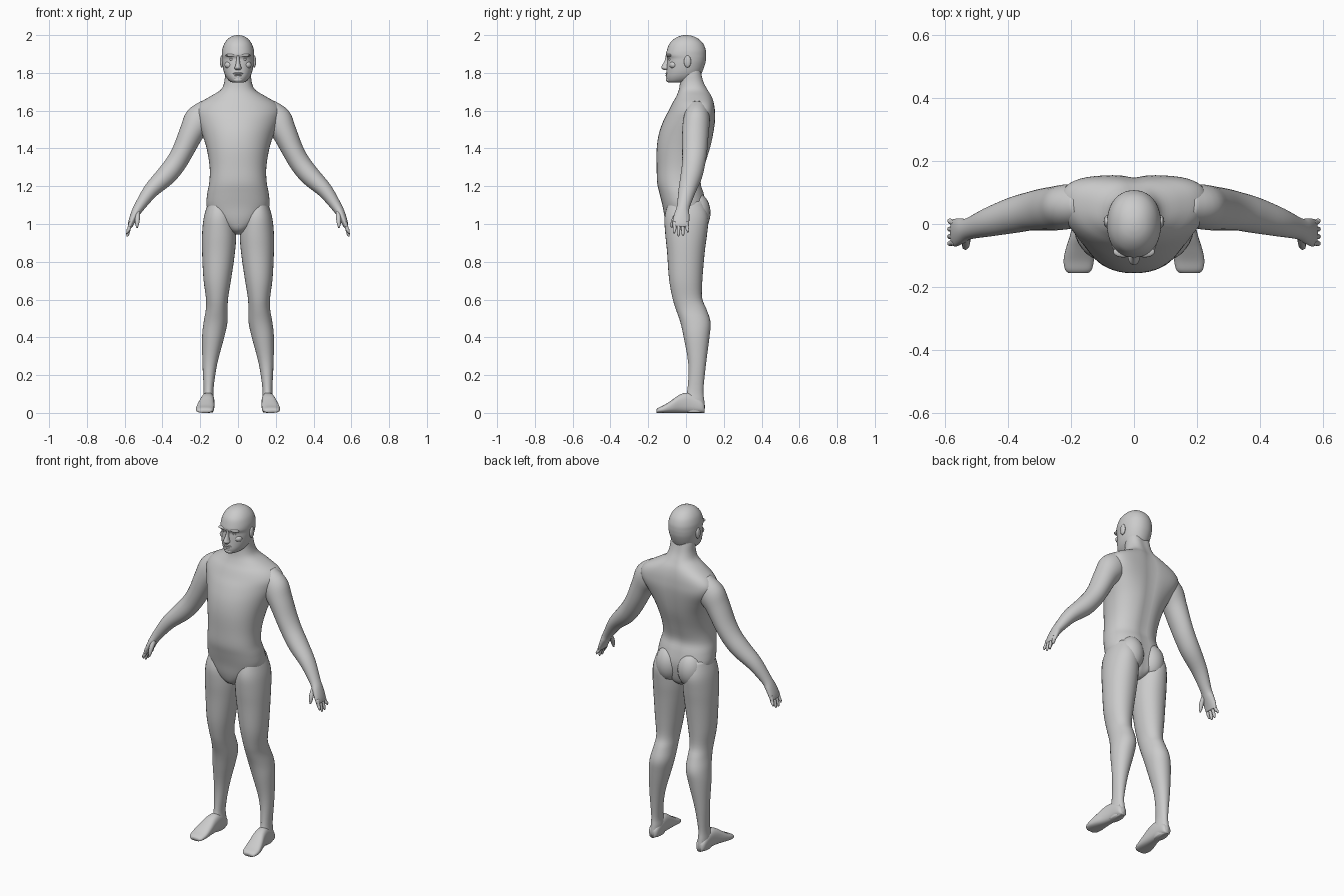
import bpy, bmesh, math
from mathutils import Vector


def finish(name, bm, mirror):
    bmesh.ops.recalc_face_normals(bm, faces=bm.faces)
    me = bpy.data.meshes.new(name)
    bm.to_mesh(me)
    bm.free()
    for p in me.polygons:
        p.use_smooth = True
    ob = bpy.data.objects.new(name, me)
    bpy.context.collection.objects.link(ob)
    if mirror:
        ob.modifiers.new("Mirror", 'MIRROR').use_mirror_merge = False
    return ob


def catmull(rows, steps):
    """Smoothly interpolate rows of numbers, passing through each row."""
    out = []
    for i in range(len(rows) - 1):
        a, b = rows[max(i - 1, 0)], rows[i]
        c, d = rows[i + 1], rows[min(i + 2, len(rows) - 1)]
        for s in range(steps):
            t = s / steps
            out.append([0.5 * (2 * q + (r - p) * t + (2 * p - 5 * q + 4 * r - w) * t * t
                               + (3 * q - p - 3 * r + w) * t ** 3)
                        for p, q, r, w in zip(a, b, c, d)])
    out.append(list(rows[-1]))
    return out


def loft(name, rows, axis='z', n=32, steps=4, power=2.0, mirror=False, groove=0.0):
    """Rows are (cx, cy, cz, half width, half depth[, backward sweep at the sides])."""
    rows = catmull(rows, steps)
    bm = bmesh.new()
    rings = []
    for i, r in enumerate(rows):
        c = Vector(r[:3])
        u, v = Vector((1, 0, 0)), Vector((0, 1, 0))
        if axis == 'y':
            v = Vector((0, 0, 1))
        elif axis == 'path':
            t = Vector(rows[min(i + 1, len(rows) - 1)][:3]) - Vector(rows[max(i - 1, 0)][:3])
            t.normalize()
            v = (v - t * v.dot(t)).normalized()
            u = v.cross(t)
        sweep = r[5] if len(r) > 5 else 0
        ring = []
        for k in range(n):
            a = 2 * math.pi * k / n
            x, y = math.cos(a), math.sin(a)
            x = math.copysign(abs(x) ** (2 / power), x)
            y = math.copysign(abs(y) ** (2 / power), y)
            p = c + u * (x * r[3]) + v * (y * r[4] + sweep * x * x)
            if y > 0:
                p.y -= groove * math.exp(-(p.x / 0.03) ** 2)
            ring.append(bm.verts.new(p))
        rings.append(ring)
    for a, b in zip(rings, rings[1:]):
        for k in range(n):
            bm.faces.new((a[k], a[(k + 1) % n], b[(k + 1) % n], b[k]))
    bm.faces.new(rings[0])
    bm.faces.new(rings[-1])
    return finish(name, bm, mirror)


def upright(rows):
    """(z, x inner, x outer, y front, y back[, sweep]) to loft rows."""
    return [((r[1] + r[2]) / 2, (r[3] + r[4]) / 2, r[0],
             (r[2] - r[1]) / 2, (r[4] - r[3]) / 2, *r[5:]) for r in rows]


def blob(name, loc, size, mirror=False):
    bm = bmesh.new()
    bmesh.ops.create_uvsphere(bm, u_segments=20, v_segments=12, radius=1)
    for v in bm.verts:
        v.co = Vector(loc) + Vector([a * b for a, b in zip(v.co, size)])
    return finish(name, bm, mirror)


# Torso and neck: z, half width, front, back, sweep of the shoulders
torso = [(0.945, .02, -.05, .06, 0), (0.97, .06, -.09, .09, 0), (1.02, .125, -.11, .105, 0),
         (1.09, .165, -.123, .112, 0), (1.16, .163, -.14, .098, 0), (1.22, .152, -.153, .082, 0),
         (1.30, .150, -.155, .10, 0), (1.40, .166, -.155, .13, .01), (1.48, .192, -.143, .146, .03),
         (1.55, .222, -.118, .154, .045), (1.60, .232, -.092, .153, .04), (1.64, .205, -.072, .148, .03),
         (1.675, .148, -.052, .138, .015), (1.71, .092, -.038, .12, 0), (1.75, .073, -.032, .10, 0),
         (1.80, .068, -.03, .086, 0), (1.84, .06, -.03, .08, 0)]
loft("torso", upright([(z, -w, w, f, b, s) for z, w, f, b, s in torso]),
     n=48, power=2.25, groove=.008)
blob("buttock", (.072, .055, 1.06), (.075, .075, .105), True)

# Head: z, half width, front, back
head = [(1.748, .025, -.088, -.02), (1.757, .045, -.10, .03), (1.78, .064, -.105, .07),
        (1.81, .076, -.103, .088), (1.85, .083, -.10, .102), (1.875, .085, -.098, .106),
        (1.895, .086, -.106, .107), (1.92, .084, -.101, .105), (1.95, .075, -.09, .094),
        (1.972, .061, -.072, .076), (1.988, .043, -.05, .053), (1.997, .023, -.026, .027),
        (2.0, .006, -.006, .007)]
loft("head", upright([(z, -w, w, f, b) for z, w, f, b in head]), n=40, power=2.15)

# Face
loft("nose", upright([(1.893, -.008, .008, -.107, -.08), (1.865, -.009, .009, -.113, -.08),
                      (1.838, -.014, .014, -.128, -.08), (1.826, -.019, .019, -.13, -.08),
                      (1.815, -.013, .013, -.118, -.08)]), n=16)
blob("brow", (.034, -.088, 1.893), (.032, .018, .009), True)
blob("eye", (.033, -.082, 1.872), (.014, .012, .008), True)
blob("cheek", (.046, -.066, 1.842), (.025, .022, .02), True)
blob("upper_lip", (0, -.097, 1.797), (.027, .012, .006))
blob("lower_lip", (0, -.097, 1.787), (.023, .012, .006))
blob("chin", (0, -.09, 1.764), (.026, .016, .015))
blob("ear", (.086, .008, 1.86), (.010, .019, .032), True)

# Arm down to the knuckles
arm = [(.15, .062, 1.61, .06, .058), (.205, .056, 1.55, .08, .07), (.245, .05, 1.485, .066, .07),
       (.29, .046, 1.39, .057, .066), (.33, .04, 1.32, .055, .061), (.382, .028, 1.255, .053, .057),
       (.46, .006, 1.178, .041, .046), (.523, -.015, 1.09, .028, .034), (.546, -.022, 1.05, .023, .040),
       (.564, -.027, 1.01, .017, .044), (.572, -.028, .985, .012, .042)]
loft("arm", arm, axis='path', mirror=True)

# Fingers: y at the knuckle, y at the tip, height of the tip
for label, y0, y1, z1 in (("index", -.058, -.062, .950), ("middle", -.038, -.040, .934),
                          ("ring", -.018, -.016, .936), ("little", .002, .010, .955)):
    loft(label + "_finger",
         [(.566, y0, 1.01, .011, .010), (.577, (y0 + y1) / 2, .975, .0095, .009),
          (.584, y1, z1 + .012, .008, .0075), (.586, y1, z1, .003, .003)],
         axis='path', n=12, steps=3, mirror=True)
loft("thumb", [(.532, -.035, 1.065, .014, .016), (.532, -.06, 1.03, .013, .013),
               (.534, -.072, 1.0, .010, .010), (.534, -.076, .98, .004, .004)],
     axis='path', n=12, steps=3, mirror=True)

# Leg down to the heel
leg = [(1.12, .05, .155, -.09, .09), (1.04, .022, .180, -.113, .118), (.95, .010, .190, -.110, .112),
       (.85, .016, .190, -.100, .099), (.71, .036, .183, -.090, .087), (.61, .052, .170, -.072, .085),
       (.55, .055, .170, -.054, .108), (.48, .056, .182, -.030, .130), (.40, .073, .190, -.012, .124),
       (.26, .110, .188, .012, .106), (.125, .130, .182, .008, .092), (.07, .127, .185, -.01, .096),
       (.03, .127, .186, -.02, .100), (.002, .132, .182, -.01, .094)]
loft("leg", upright(leg), mirror=True, power=2.1)

# Foot: y, centre x, half width, top height
foot = [(.098, .157, .018, .045), (.08, .157, .029, .07), (.02, .158, .033, .105),
        (-.03, .163, .038, .098), (-.075, .170, .045, .068), (-.115, .175, .048, .042),
        (-.145, .176, .042, .028), (-.156, .176, .030, .018)]
loft("foot", [(x, y, t / 2, w, t / 2) for y, x, w, t in foot],
     axis='y', n=28, power=2.6, mirror=True)
